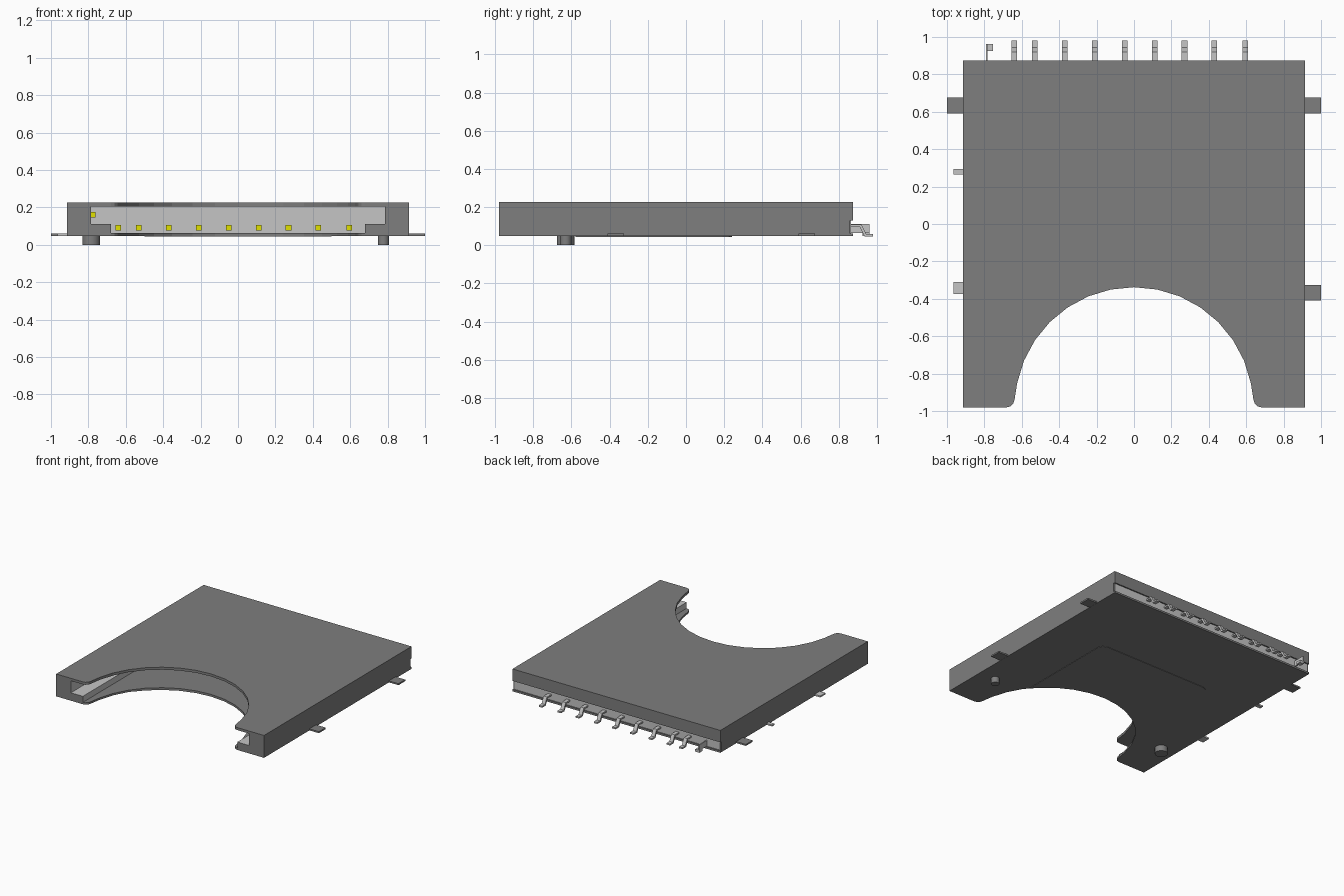
import bpy, bmesh, math

cube = bpy.data.objects.get("Cube")
if cube:
    bpy.data.objects.remove(cube, do_unlink=True)


def material(name, rgb):
    m = bpy.data.materials.new(name)
    m.use_nodes = True
    m.diffuse_color = (*rgb, 1)
    m.node_tree.nodes["Principled BSDF"].inputs["Base Color"].default_value = (*rgb, 1)
    return m


DARK = material("dark grey shell", (0.21, 0.21, 0.21))
LIGHT = material("light grey", (0.56, 0.56, 0.56))
YELLOW = material("contact yellow", (0.75, 0.75, 0.0))


def prism(name, pts, axis, lo, hi, *mats, rule=None):
    """Extrude a 2D outline along an axis (outline in the two other axes, in order)."""
    def place(p, d):
        c = list(p)
        c.insert("xyz".index(axis), d)
        return c
    bm = bmesh.new()
    rings = [[bm.verts.new(place(p, d)) for p in pts] for d in (lo, hi)]
    n = len(pts)
    for ring in rings:
        bm.faces.new(ring)
    for i in range(n):
        j = (i + 1) % n
        bm.faces.new((rings[0][i], rings[0][j], rings[1][j], rings[1][i]))
    bmesh.ops.recalc_face_normals(bm, faces=bm.faces[:])
    if rule:
        for f in bm.faces:
            f.material_index = rule(f)
    me = bpy.data.meshes.new(name)
    bm.to_mesh(me)
    bm.free()
    for m in mats:
        me.materials.append(m)
    ob = bpy.data.objects.new(name, me)
    bpy.context.collection.objects.link(ob)
    return ob


def box(name, x, y, z, mat):
    return prism(name, [(x[0], y[0]), (x[1], y[0]), (x[1], y[1]), (x[0], y[1])],
                 "z", z[0], z[1], mat)


# Top and bottom plates share an outline with a round thumb cutout
R, CY = 0.637, -0.975
arc = [(-R * math.cos(math.radians(11.25 * k)), CY + R * math.sin(math.radians(11.25 * k)))
       for k in range(1, 16)]
corner = [(-0.68, -0.98), (-0.66, -0.975), (-0.645, -0.96), (-0.638, -0.935)]
cutout = corner + arc + [(-x, y) for x, y in reversed(corner)]
outline = [(-0.915, 0.875), (-0.915, -0.98)] + cutout + [(0.915, -0.98), (0.915, 0.875)]
prism("top_cover", outline, "z", 0.205, 0.225, DARK)
prism("bottom_plate", outline, "z", 0.047, 0.062, DARK)

# Slightly proud panel on the underside, with rounded rear corners
inner = [p for p in arc if abs(p[0]) < 0.5]
panel = [(-0.5, -0.58)] + inner + [(0.5, -0.58), (0.5, 0.19), (0.485, 0.225), (0.45, 0.24),
                                   (-0.45, 0.24), (-0.485, 0.225), (-0.5, 0.19)]
prism("underside_panel", panel, "z", 0.044, 0.047, DARK)

# Side walls with a card ledge; the surfaces facing the slot are light
for side, s in (("left", 1), ("right", -1)):
    wall = [(s * x, z) for x, z in ((0.915, 0.06), (0.915, 0.205), (0.785, 0.205),
                                    (0.785, 0.11), (0.68, 0.11), (0.68, 0.06))]

    def slot_side(f, s=s):
        low = f.calc_center_median().z < 0.19
        return int(low and (f.normal.x * s < -0.5 or f.normal.z > 0.5))
    prism(side + "_wall", wall, "y", -0.98, 0.86, DARK, LIGHT, rule=slot_side)

# Rear lip and the light contact carrier
box("rear_lip", (-0.915, 0.915), (0.845, 0.875), (0.13, 0.205), DARK)
box("contact_carrier", (-0.905, 0.905), (0.79, 0.865), (0.062, 0.205), LIGHT)

# Gull-wing solder pins behind and yellow contact tips inside
pin_profile = [(0.85, 0.108), (0.92, 0.108), (0.945, 0.058), (0.98, 0.058),
               (0.98, 0.046), (0.935, 0.046), (0.91, 0.096), (0.85, 0.096)]
for i, x in enumerate((-0.64, -0.53, -0.37, -0.21, -0.05, 0.11, 0.27, 0.43, 0.595)):
    prism(f"pin_{i + 1}", pin_profile, "x", x - 0.015, x + 0.015, LIGHT)
    box(f"contact_tip_{i + 1}", (x - 0.015, x + 0.015), (0.68, 0.79), (0.075, 0.106), YELLOW)

# Card detection switch
box("switch_contact", (-0.785, -0.762), (0.6, 0.79), (0.145, 0.175), YELLOW)
box("switch_blade", (-0.792, -0.784), (0.85, 0.962), (0.065, 0.11), LIGHT)
box("switch_foot", (-0.792, -0.755), (0.925, 0.962), (0.047, 0.067), LIGHT)

# Solder tabs on the sides: side sign, outer x, y range, material
tabs = [(1, 1.0, 0.59, 0.675, DARK), (1, 1.0, -0.41, -0.325, DARK),
        (-1, 1.0, 0.59, 0.675, DARK), (-1, 0.965, 0.265, 0.295, LIGHT),
        (-1, 0.965, -0.375, -0.31, LIGHT)]
for i, (s, out, y0, y1, mat) in enumerate(tabs):
    box(f"side_tab_{i + 1}", sorted((s * 0.9, s * out)), (y0, y1), (0.048, 0.06), mat)

# Locating pegs underneath
for name, x, r in (("right_peg", -0.785, 0.047), ("left_peg", 0.778, 0.03)):
    ring = [(x + r * math.cos(math.tau * k / 24), -0.63 + r * math.sin(math.tau * k / 24))
            for k in range(24)]
    peg = prism(name, ring, "z", 0.0, 0.05, DARK)
    bpy.ops.object.select_all(action="DESELECT")
    peg.select_set(True)
    bpy.context.view_layer.objects.active = peg
    bpy.ops.object.shade_smooth_by_angle(angle=math.radians(30))
